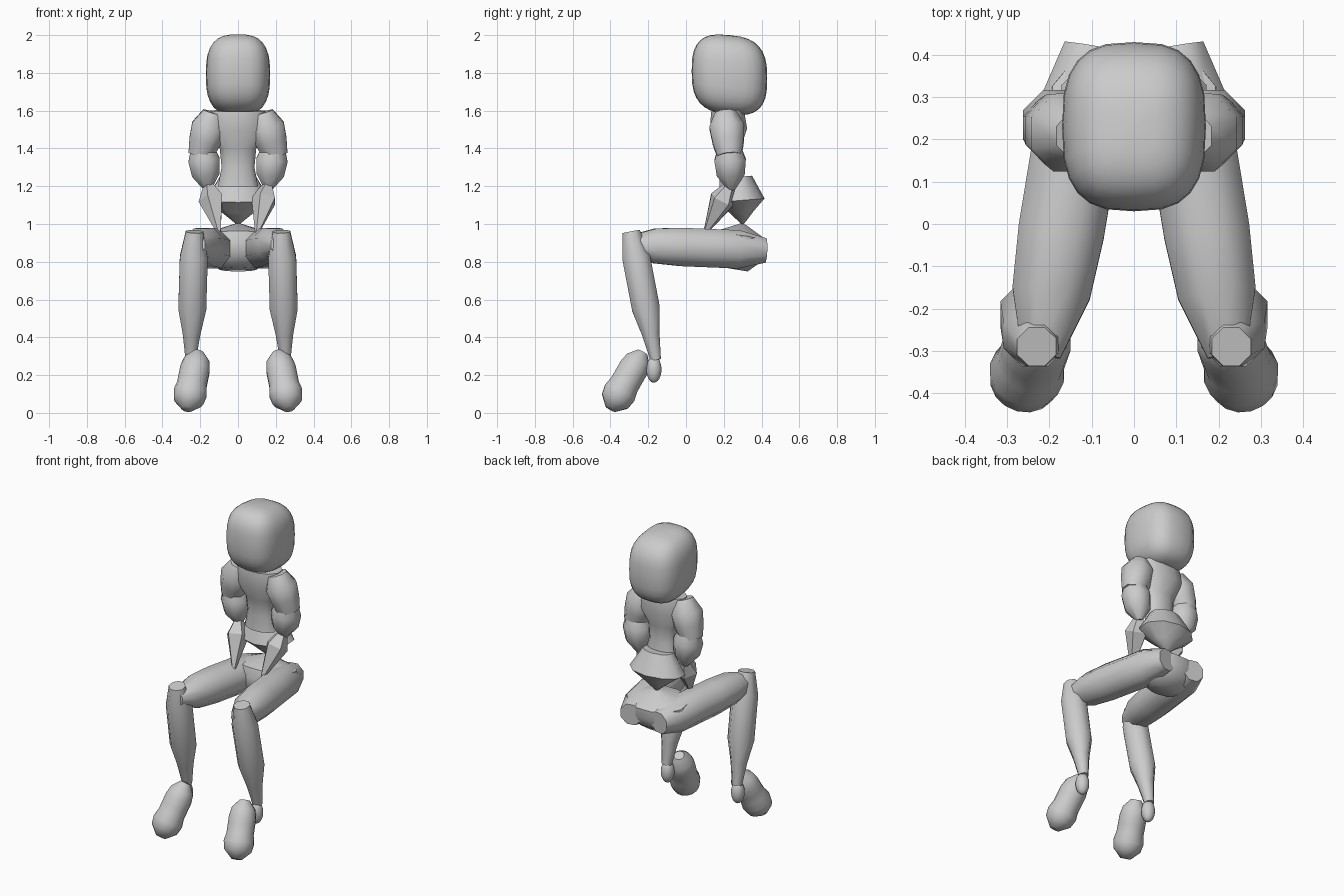
import bpy, bmesh, math
from mathutils import Vector, Matrix

default_cube = bpy.data.objects.get("Cube")
if default_cube:
    bpy.data.objects.remove(default_cube, do_unlink=True)

tone = (0.6, 0.6, 0.6, 1)
grey = bpy.data.materials.new("plain grey")
grey.use_nodes = True
grey.diffuse_color = tone
grey.node_tree.nodes["Principled BSDF"].inputs["Base Color"].default_value = tone


def finish(name, bm, crease):
    """Turn a bmesh into a named, shaded object."""
    bmesh.ops.recalc_face_normals(bm, faces=bm.faces)
    mesh = bpy.data.meshes.new(name)
    bm.to_mesh(mesh)
    bm.free()
    mesh.materials.append(grey)
    part = bpy.data.objects.new(name, mesh)
    bpy.context.collection.objects.link(part)
    bpy.ops.object.select_all(action="DESELECT")
    part.select_set(True)
    bpy.context.view_layer.objects.active = part
    bpy.ops.object.shade_smooth_by_angle(angle=math.radians(crease))


def rounded_block(name, center, half_size, squareness=1, lean=0):
    """Sphere pushed towards a box; lean lowers the far side."""
    bm = bmesh.new()
    bmesh.ops.create_uvsphere(bm, u_segments=24, v_segments=16, radius=1)
    for vert in bm.verts:
        for axis in range(3):
            value = vert.co[axis]
            vert.co[axis] = math.copysign(abs(value) ** squareness, value) * half_size[axis]
        vert.co.z -= lean * vert.co.y
    bmesh.ops.translate(bm, verts=bm.verts, vec=center)
    finish(name, bm, crease=60)


def limb(name, start, end, widths, flatness=1.0, sides=8, crease=50):
    """Skin evenly spaced rings of the given widths between two points."""
    start, end = Vector(start), Vector(end)
    along = (end - start).normalized()
    across = Vector((1, 0, 0))
    across = (across - along * across.dot(along)).normalized()
    depth = along.cross(across) * flatness
    bm = bmesh.new()
    rings = []
    for step, width in enumerate(widths):
        middle = start.lerp(end, step / (len(widths) - 1))
        angles = [math.tau * (k + 0.5) / sides for k in range(sides)]
        rings.append([
            bm.verts.new(middle + (across * math.cos(a) + depth * math.sin(a)) * width)
            for a in angles])
    for ring, following in zip(rings, rings[1:]):
        for k in range(sides):
            n = (k + 1) % sides
            bm.faces.new((ring[k], ring[n], following[n], following[k]))
    bm.faces.new(rings[0])
    bm.faces.new(rings[-1])
    finish(name, bm, crease)


# Head: rounded block, underside dropping towards the back
rounded_block("head", (0, .23, 1.79), (.17, .2, .21), squareness=.7, lean=.1)

# Torso, then the flared waist pinched to a point above the hips
limb("torso", (0, .22, 1.6), (0, .24, 1.2), (.15, .17, .1, .09, .11),
     flatness=.6, sides=12)
limb("waist", (0, .28, 1.25), (0, .3, 1), (.1, .14, .18, .09, .01),
     flatness=.7, sides=10)
limb("hips", (0, .3, 1), (0, .26, .76), (.02, .2, .21, .19, .1),
     flatness=.7, sides=12)

for side, word in ((1, "left"), (-1, "right")):

    def at(x, y, z):
        """Place a point on the current side."""
        return Vector((x * side, y, z))

    # Arm bent close to the body
    limb(word + "_upper_arm", at(.13, .21, 1.59), at(.2, .23, 1.36), (.06, .1, .09, .07))
    limb(word + "_forearm", at(.19, .23, 1.42), at(.16, .24, 1.18), (.06, .09, .08, .02))

    # Faceted hand reaching down towards the lap
    limb(word + "_hand", at(.16, .24, 1.22), at(.1, .1, .95), (.02, .07, .04, .01),
         sides=5, crease=30)

    # Thigh running forward, shin narrowing to the ankle
    limb(word + "_thigh", at(.1, .42, .86), at(.22, -.31, .89),
         (.07, .11, .11, .11, .1, .05))
    limb(word + "_shin", at(.23, -.29, .96), at(.25, -.16, .28),
         (.05, .08, .08, .08, .05, .03))

    # Rounded foot pointing down and forward, with a small heel
    limb(word + "_foot", at(.21, -.23, .32), at(.27, -.4, .02),
         (.03, .07, .08, .08, .08, .09, .08, .03), sides=16)
    rounded_block(word + "_heel", at(.25, -.17, .23), (.04, .04, .07))
